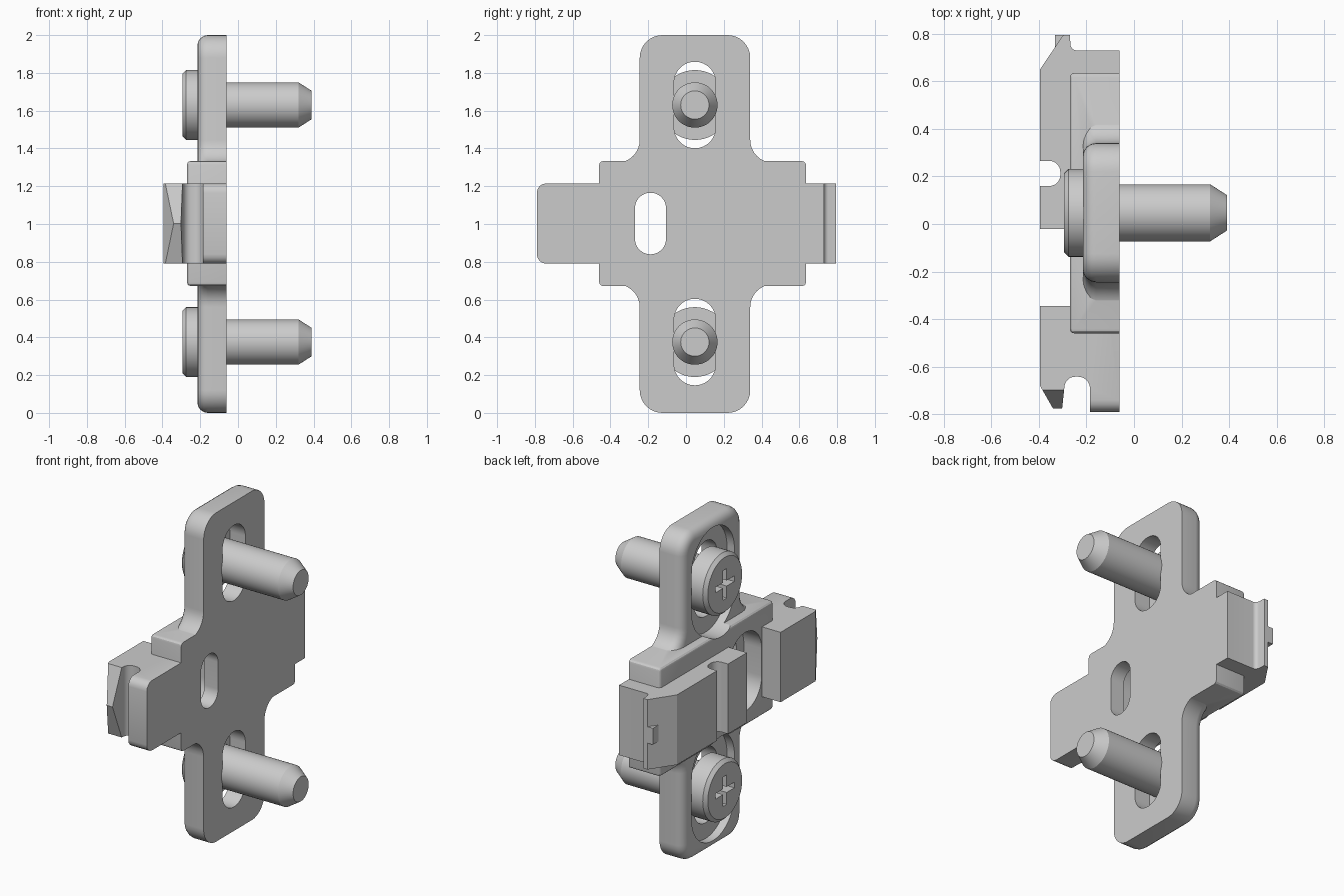
import bpy, bmesh, math
from mathutils import Vector, Matrix

if "Cube" in bpy.data.objects:
    bpy.data.objects.remove(bpy.data.objects["Cube"])

BACK = -0.06   # wall-side face of the plate
YC = 0.047     # screw line


def finish(bm, name):
    bmesh.ops.recalc_face_normals(bm, faces=bm.faces[:])
    me = bpy.data.meshes.new(name)
    bm.to_mesh(me)
    bm.free()
    ob = bpy.data.objects.new(name, me)
    bpy.context.collection.objects.link(ob)
    return ob


def rounded(pts, n=8):
    """Polygon of (a, b, radius) with filleted corners."""
    out = []
    for i, (a, b, r) in enumerate(pts):
        p = Vector((a, b))
        if r == 0:
            out.append(p)
            continue
        d0 = (Vector(pts[i - 1][:2]) - p).normalized()
        d1 = (Vector(pts[(i + 1) % len(pts)][:2]) - p).normalized()
        half = d0.angle(d1) / 2
        c = p + (d0 + d1).normalized() * (r / math.sin(half))
        s = p + d0 * (r / math.tan(half)) - c
        e = p + d1 * (r / math.tan(half)) - c
        ang = s.angle_signed(e)
        for k in range(n + 1):
            out.append(c + Matrix.Rotation(-ang * k / n, 2) @ s)
    return out


def prism(name, pts, axis, lo, hi, pick=None, bevel=0.0, seg=4):
    """Extrude a yz profile along x, or an xy profile along z."""
    bm = bmesh.new()
    put = (lambda p, h: (h, p[0], p[1])) if axis == 'X' else (lambda p, h: (p[0], p[1], h))
    a = [bm.verts.new(put(p, lo)) for p in pts]
    b = [bm.verts.new(put(p, hi)) for p in pts]
    bm.faces.new(a)
    bm.faces.new(b)
    for i in range(len(pts)):
        j = (i + 1) % len(pts)
        bm.faces.new((a[i], a[j], b[j], b[i]))
    bmesh.ops.remove_doubles(bm, verts=bm.verts[:], dist=0.0008)
    bmesh.ops.recalc_face_normals(bm, faces=bm.faces[:])
    if pick:
        es = [e for e in bm.edges if pick(e.verts[0].co, e.verts[1].co)]
        bmesh.ops.bevel(bm, geom=es, offset=bevel, segments=seg, profile=0.5,
                        affect='EDGES', clamp_overlap=False)
    return finish(bm, name)


def rect(y0, y1, z0, z1, r=0.0):
    return rounded([(y0, z0, r), (y1, z0, r), (y1, z1, r), (y0, z1, r)])


def slot(name, y, z, w, h, lo, hi):
    return prism(name, rounded([(y - w, z - h, w * .999), (y + w, z - h, w * .999),
                                (y + w, z + h, w * .999), (y - w, z + h, w * .999)], 14), 'X', lo, hi)


def boolean(ob, other, op):
    m = ob.modifiers.new(op, 'BOOLEAN')
    m.operation, m.object, m.solver = op, other, 'EXACT'
    bpy.context.view_layer.objects.active = ob
    bpy.ops.object.modifier_apply(modifier=m.name)
    bpy.data.objects.remove(other)


def smooth(ob):
    bpy.ops.object.select_all(action='DESELECT')
    ob.select_set(True)
    bpy.context.view_layer.objects.active = ob
    bpy.ops.object.shade_smooth_by_angle(angle=math.radians(28))


def cut_slots(ob):
    """Screw slots with counterbores, and the centre adjusting slot."""
    for z in (0.375, 1.63):
        boolean(ob, slot("slot_cut", YC, z, 0.11, 0.229, -0.5, 0.1), 'DIFFERENCE')
        boolean(ob, slot("bore_cut", YC, z, 0.205, 0.325, -0.285, -0.165), 'DIFFERENCE')


# Vertical wing plate, flaring into the middle
L, R, F, E = -0.245, 0.34, 0.12, 0.145
wing = rounded([(L, 0, .12), (R, 0, .12), (R, .68, F), (R + E, .68, 0), (R + E, 1.325, 0),
                (R, 1.325, F), (R, 2, .12), (L, 2, .12), (L, 1.325, F), (L - E, 1.325, 0),
                (L - E, .68, 0), (L, .68, F)])
plate = prism("mounting_plate", wing, 'X', -0.215, BACK,
              lambda a, b: max(a.x, b.x) < -0.2, 0.055)

# Thicker middle block
middle = prism("middle_block", rect(-0.46, 0.635, 0.672, 1.333), 'X', -0.27, BACK,
               lambda a, b: min(a.x, b.x) < -0.2, 0.02, 3)
boolean(plate, middle, 'UNION')
cut_slots(plate)

# Horizontal clip rail: side profile with hook, groove, gap and end slot
rail_profile = rounded([
    (BACK - .0005, .73, 0), (-.265, .73, .025), (-.27, .795, 0), (-.297, .795, 0), (-.395, .65, 0),
    (-.395, .265, 0), (-.31, .265, .045), (-.31, .16, .045), (-.395, .16, 0),
    (-.395, -.022, 0), (-.25, -.022, 0), (-.25, -.345, 0), (-.395, -.345, 0),
    (-.395, -.68, 0), (-.335, -.785, 0), (-.303, -.785, 0), (-.288, -.642, .045),
    (-.185, -.642, .05), (-.185, -.79, 0), (BACK - .0005, -.79, 0)])
rail = prism("clip_rail", rail_profile, 'Z', 0.79, 1.215,
             lambda a, b: max(a.y, b.y) < -0.789 and abs(a.z - b.z) < 1e-4
             and abs(a.x - b.x) > 0.05, 0.05)
# Pointed nose on the front end
boolean(rail, prism("nose_cut", [(-.9, .7), (-.665, .7), (-.775, 1.0025), (-.665, 1.305), (-.9, 1.305)],
                    'X', -0.5, -0.235), 'DIFFERENCE')

# Small tab on the hook
prism("hook_tab", [(-.333, .70), (-.28, .70), (-.28, .794), (-.333, .794)], 'Z', 0.95, 1.05)

# Centre slot runs through plate and rail
for ob in (plate, rail):
    boolean(ob, slot("centre_cut", -0.188, 1.0025, 0.082, 0.163, -0.5, 0.1), 'DIFFERENCE')
    boolean(ob, slot("centre_bore_cut", -0.1835, 1.0025, 0.158, 0.24, -0.5, -0.15), 'DIFFERENCE')
    smooth(ob)

# Two cross-head screws, turned about x
SCREW = [(-.295, .165), (-.275, .185), (-.165, .185), (-.165, .12), (.32, .12), (.39, .075)]
N = 48
for label, z in (("lower", 0.375), ("upper", 1.63)):
    bm = bmesh.new()
    rings = [[bm.verts.new((x, YC + r * math.cos(2 * math.pi * i / N),
                            z + r * math.sin(2 * math.pi * i / N))) for i in range(N)]
             for x, r in SCREW]
    for p, q in zip(rings, rings[1:]):
        for i in range(N):
            j = (i + 1) % N
            bm.faces.new((p[i], p[j], q[j], q[i]))
    bm.faces.new(rings[0])
    bm.faces.new(rings[-1])
    screw = finish(bm, label + "_screw")
    for w, h in ((0.09, 0.017), (0.017, 0.09)):
        boolean(screw, prism("cross_cut", rect(YC - w, YC + w, z - h, z + h),
                             'X', -0.4, -0.22), 'DIFFERENCE')
    smooth(screw)
